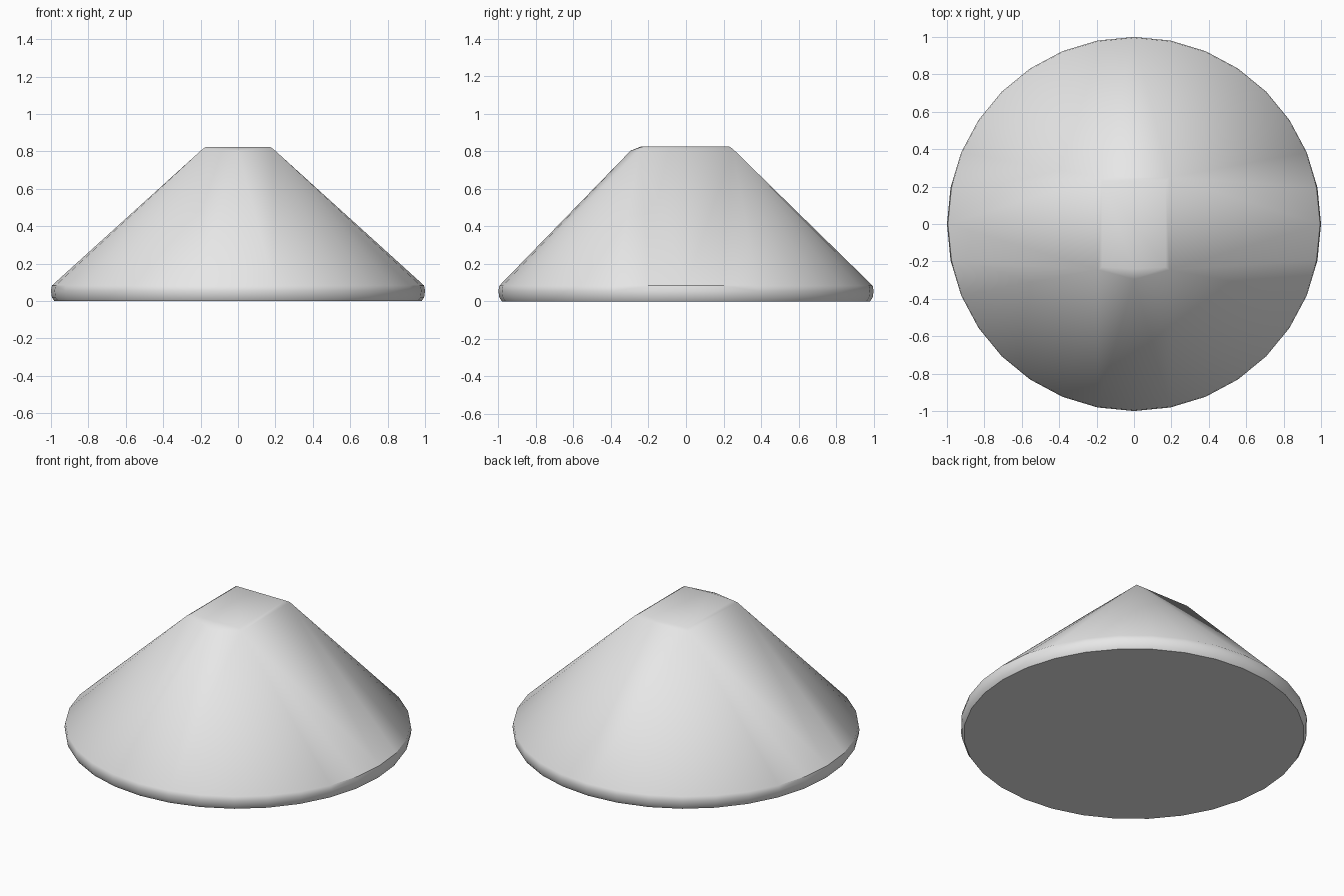
import bpy
import bmesh
from math import cos, sin, tau, radians

cube = bpy.data.objects.get("Cube")
if cube:
    bpy.data.objects.remove(cube)

# Plain grey material
grey = bpy.data.materials.new("plain grey")
grey.use_nodes = True
colour = (0.8, 0.8, 0.8, 1)
grey.diffuse_color = colour
grey.node_tree.nodes["Principled BSDF"].inputs["Base Color"].default_value = colour

SIDES = 32
bm = bmesh.new()


def ring(radius, z):
    for i in range(SIDES):
        a = tau * i / SIDES
        bm.verts.new((radius * cos(a), radius * sin(a), z))


def rectangle(half_x, front, back, z):
    for x in (-half_x, half_x):
        for y in (front, back):
            bm.verts.new((x, y, z))


# Round base with a slightly tapered lower edge
ring(0.982, 0)
ring(0.995, 0.02)
ring(1.0, 0.055)
ring(0.995, 0.083)

# Rectangular top with a softened edge and a shallow point at the front
rectangle(0.17, -0.23, 0.23, 0.825)
rectangle(0.19, -0.245, 0.25, 0.812)
bm.verts.new((0, -0.24, 0.825))
bm.verts.new((0, -0.295, 0.803))

# Wrap base and top in one skin
hull = bmesh.ops.convex_hull(bm, input=bm.verts[:])
bmesh.ops.delete(bm, geom=[v for v in bm.verts if not v.link_faces], context='VERTS')
bmesh.ops.dissolve_limit(bm, angle_limit=radians(0.3), verts=bm.verts[:], edges=bm.edges[:])
bmesh.ops.recalc_face_normals(bm, faces=bm.faces[:])

mesh = bpy.data.meshes.new("tapered_body")
bm.to_mesh(mesh)
bm.free()
mesh.materials.append(grey)
body = bpy.data.objects.new("tapered_body", mesh)
bpy.context.collection.objects.link(body)

bpy.ops.object.select_all(action='DESELECT')
body.select_set(True)
bpy.context.view_layer.objects.active = body
bpy.ops.object.shade_smooth_by_angle(angle=radians(35))
